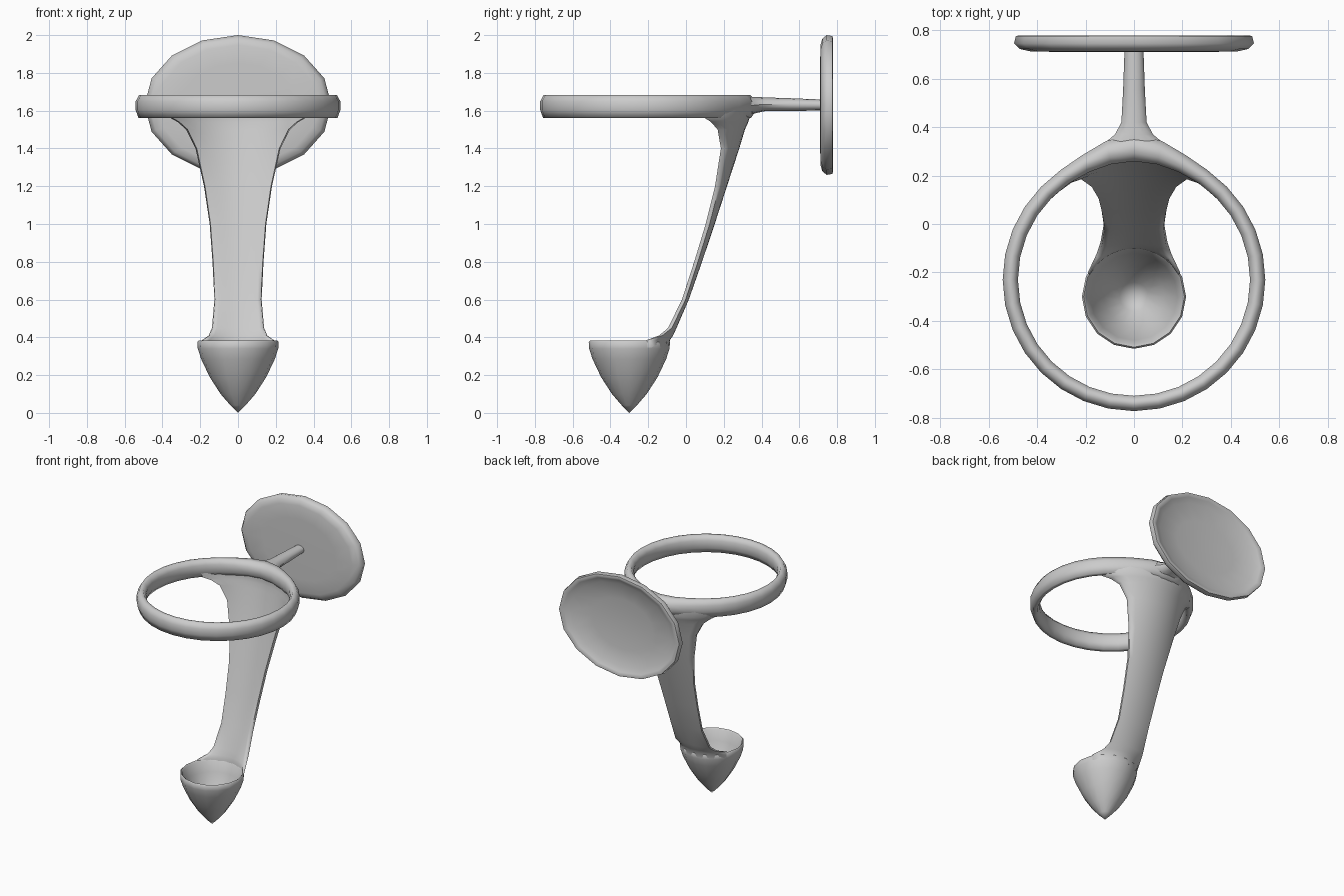
import bpy, bmesh
from math import sin, cos, pi, hypot, exp, radians, sqrt

if "Cube" in bpy.data.objects:
    bpy.data.objects.remove(bpy.data.objects["Cube"])


def loft(name, loops, wrap=False, caps=False, angle=40):
    """Skin a list of closed point loops into a smooth-shaded mesh."""
    bm = bmesh.new()
    rows = [[bm.verts.new(p) for p in loop] for loop in loops]
    pairs = list(zip(rows, rows[1:]))
    if wrap:
        pairs.append((rows[-1], rows[0]))
    for a, b in pairs:
        n = len(a)
        for i in range(n):
            j = (i + 1) % n
            bm.faces.new((a[i], a[j], b[j], b[i]))
    if caps:
        bm.faces.new(rows[0][::-1])
        bm.faces.new(rows[-1])
    bmesh.ops.remove_doubles(bm, verts=bm.verts, dist=0.0005)
    bmesh.ops.recalc_face_normals(bm, faces=bm.faces)
    mesh = bpy.data.meshes.new(name)
    bm.to_mesh(mesh)
    bm.free()
    obj = bpy.data.objects.new(name, mesh)
    bpy.context.collection.objects.link(obj)
    bpy.ops.object.select_all(action='DESELECT')
    obj.select_set(True)
    bpy.context.view_layer.objects.active = obj
    bpy.ops.object.shade_smooth_by_angle(angle=radians(angle))
    return obj


def circle(n):
    return [(cos(2 * pi * i / n), sin(2 * pi * i / n)) for i in range(n)]


# Wall plate: elliptical dish, hollow at the back (scale, y)
plate = [(0, .710), (.6, .710), (.86, .712), (.95, .722), (1, .745),
         (.985, .776), (.95, .778), (.91, .770), (.82, .752), (.5, .735), (0, .729)]
loft("wall_plate", [[(.495 * s * c, y, 1.63 + .37 * s * d) for c, d in circle(16)]
                    for s, y in plate], angle=60)

# Stem joining the plate to the ring (y, half width, centre z, half height)
stem = [(.30, .17, 1.62, .05), (.335, .12, 1.625, .049), (.37, .078, 1.63, .043),
        (.42, .052, 1.634, .036), (.55, .045, 1.632, .034), (.72, .039, 1.63, .029)]
loft("stem", [[(w * c, y, z + h * s) for c, s in circle(12)]
              for y, w, z, h in stem], caps=True)

# Ring: rounded section, thickened outwards where it meets the stem
section = [(0, .3), (0, .75), (.3, 1), (.7, 1), (1, .72), (1, .35), (.75, 0), (.3, 0)]
ring = []
for i in range(32):
    a = 2 * pi * i / 32
    off = hypot(cos(a), sin(a) - 1)
    swell = exp(-(off / .33) ** 2)
    inner, outer = .479 + .01 * swell, .542 + .06 * swell
    loop = []
    for u, v in section:
        r = inner + (outer - inner) * u
        loop.append((r * cos(a), r * sin(a) - .23, 1.56 + .124 * v))
    ring.append(loop)
loft("ring", ring, wrap=True, angle=80)

# Arm: curved blade (z, half width, edge y, back centre y, thickness)
arm = [(.345, .188, -.204, -.090, .014), (.385, .190, -.199, -.085, .016),
       (.41, .155, -.125, -.068, .026),
       (.45, .138, -.075, -.050, .030), (.6, .125, -.002, .015, .030),
       (.8, .135, .063, .085, .030), (1.0, .15, .125, .152, .032),
       (1.2, .18, .177, .217, .036), (1.4, .225, .212, .282, .042),
       (1.5, .275, .2, .312, .05), (1.54, .32, .17, .330, .058),
       (1.565, .365, .135, .338, .064), (1.61, .375, .125, .338, .064)]
ts = [k / 6 for k in range(-6, 7)]
loops = []
for z, w, edge, back, th in arm:
    d = back - edge
    rad = (w * w + d * d) / (2 * d)
    arc = [(w * t, back - rad + sqrt(rad * rad - (w * t) ** 2)) for t in ts]
    front = [(.97 * x, y - th * (1 - .35 * (x / w) ** 4), z) for x, y in arc[::-1]]
    loops.append([(x, y, z) for x, y in arc] + front)
loft("arm", loops, caps=True, angle=80)

# Pointed drip cup, hollow inside (radius, z)
cup = [(0, .0), (.04, .04), (.092, .10), (.15, .19), (.195, .285), (.213, .34),
       (.215, .375), (.208, .382), (.198, .372), (.18, .30), (.125, .19), (.06, .10), (0, .06)]
loft("drip_cup", [[(r * c, r * s - .3, z) for c, s in circle(16)] for r, z in cup], angle=80)
